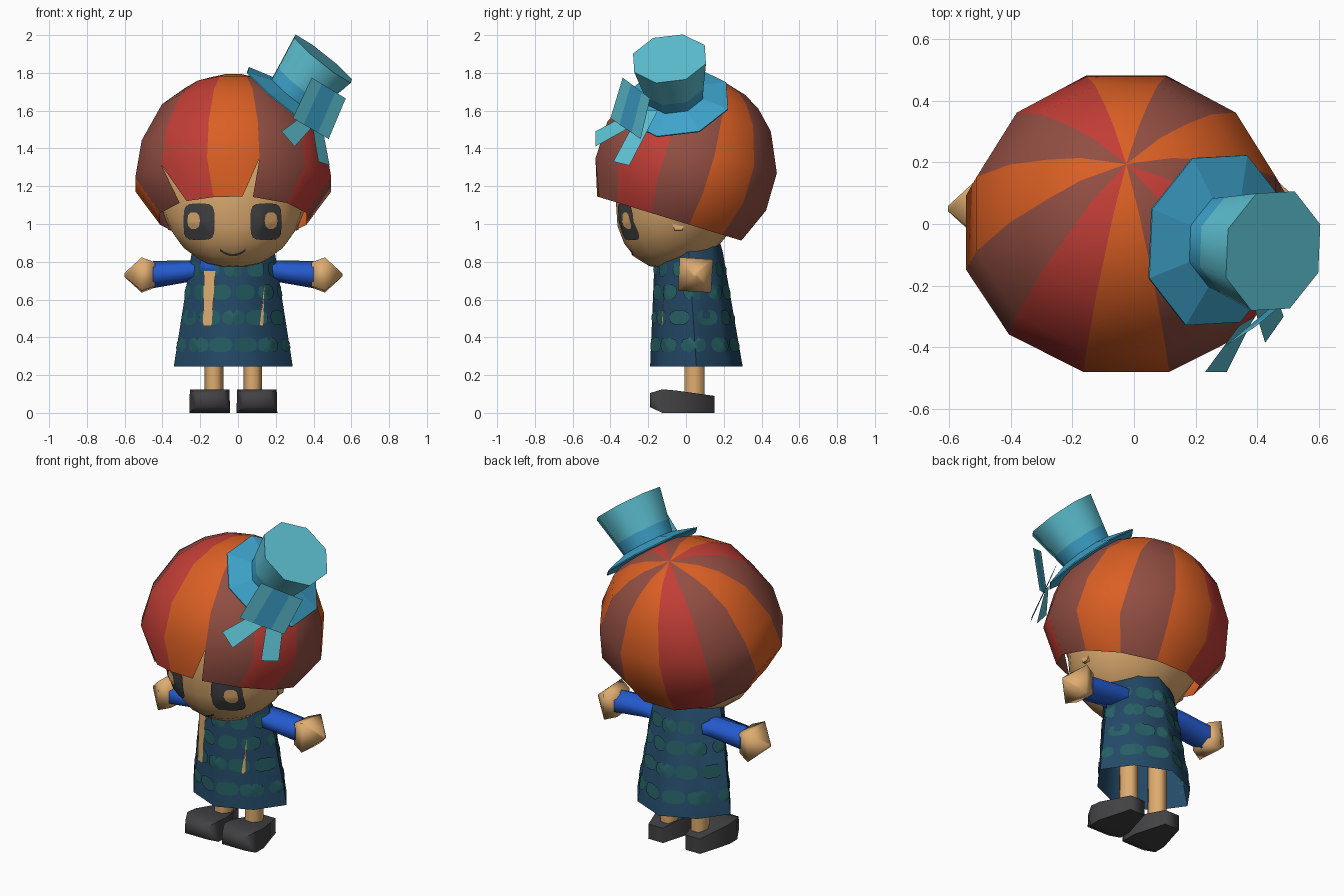
import bpy, bmesh, math
from math import sin, cos, pi, radians
from mathutils import Vector, Matrix
from mathutils.bvhtree import BVHTree

if "Cube" in bpy.data.objects:
    bpy.data.objects.remove(bpy.data.objects["Cube"])

CX = -0.025  # body centre line


def material(name, r, g, b):
    lin = [(c / 255 / 12.92) if c < 10 else ((c / 255 + 0.055) / 1.055) ** 2.4 for c in (r, g, b)]
    m = bpy.data.materials.new(name)
    m.diffuse_color = (*lin, 1)
    m.use_nodes = True
    m.node_tree.nodes["Principled BSDF"].inputs["Base Color"].default_value = m.diffuse_color
    return m


ORANGE = material("hair orange", 218, 95, 36)
BROWN = material("hair brown", 146, 78, 66)
RED = material("hair red", 194, 62, 54)
SKIN = material("skin", 222, 172, 112)
CHARCOAL = material("charcoal", 66, 65, 67)
NAVY = material("dress navy", 36, 74, 104)
TEAL = material("dress teal", 38, 96, 100)
BLUE = material("sleeve blue", 36, 90, 206)
CYAN = material("hat cyan", 94, 194, 212)
HATBLUE = material("hat blue", 62, 164, 204)


def finish(name, bm, mats, smooth=None, outward=True):
    bmesh.ops.remove_doubles(bm, verts=bm.verts, dist=1e-4)
    if outward:
        bmesh.ops.recalc_face_normals(bm, faces=bm.faces)
    me = bpy.data.meshes.new(name)
    bm.to_mesh(me)
    bm.free()
    ob = bpy.data.objects.new(name, me)
    bpy.context.collection.objects.link(ob)
    for m in mats:
        me.materials.append(m)
    if smooth:
        bpy.ops.object.select_all(action='DESELECT')
        ob.select_set(True)
        bpy.context.view_layer.objects.active = ob
        bpy.ops.object.shade_smooth_by_angle(angle=radians(smooth))
    return ob


def loft(name, rings, mats, smooth=None, caps=(True, True), rule=None):
    """Join rings of equal point counts with quads; rule gives each band's material."""
    bm = bmesh.new()
    vs = [[bm.verts.new(p) for p in r] for r in rings]
    n = len(vs[0])
    for k in range(len(vs) - 1):
        for i in range(n):
            j = (i + 1) % n
            f = bm.faces.new((vs[k][i], vs[k][j], vs[k + 1][j], vs[k + 1][i]))
            f.material_index = rule(k) if rule else 0
    for use, ring, k in ((caps[0], vs[0][::-1], 0), (caps[1], vs[-1], len(vs) - 2)):
        if use:
            bm.faces.new(ring).material_index = rule(k) if rule else 0
    return finish(name, bm, mats, smooth)


def ring_z(cx, cy, z, rx, ry, n, a0=0.0, odd=1.0):
    return [Vector((cx + rx * cos(a0 + 2 * pi * i / n) * (odd if i % 2 else 1),
                    cy + ry * sin(a0 + 2 * pi * i / n) * (odd if i % 2 else 1), z)) for i in range(n)]


def tree_of(ob):
    return BVHTree.FromPolygons([v.co for v in ob.data.vertices], [p.vertices[:] for p in ob.data.polygons])


def decal(name, tree, mat, patches, off):
    """Thin painted plates: each patch (origin, u, direction, outline) is projected on a surface."""
    bm = bmesh.new()
    for o, u, d, outline in patches:
        ma = sum(p[0] for p in outline) / len(outline)
        mb = sum(p[1] for p in outline) / len(outline)

        def put(a, b):
            hit = tree.ray_cast(o + u * a + Vector((0, 0, b)), d)[0]
            return bm.verts.new(hit - d * off) if hit else None
        mid = put(ma, mb)
        rows = [[put(ma + (a - ma) * s, mb + (b - mb) * s) for a, b in outline] for s in (.2, .4, .6, .8, 1)]
        for i in range(len(outline)):
            j = (i + 1) % len(outline)
            quads = [(mid, rows[0][i], rows[0][j])]
            quads += [(rows[k][i], rows[k + 1][i], rows[k + 1][j], rows[k][j]) for k in range(4)]
            for q in quads:
                if all(q):
                    f = bm.faces.new(q)
                    f.normal_update()
                    if f.normal.dot(d) > 0:
                        f.normal_flip()
    return finish(name, bm, [mat], 60, outward=False)


def blob(cx, cz, w, h, n=12, p=0.6):
    def s(t):
        return math.copysign(abs(t) ** p, t)
    return [(cx + w * s(cos(2 * pi * i / n)), cz + h * s(sin(2 * pi * i / n))) for i in range(n)]


# Head: full chin in front, rising towards the neck
bm = bmesh.new()
bmesh.ops.create_uvsphere(bm, u_segments=16, v_segments=12, radius=1)
for v in bm.verts:
    v.co = Vector((CX + 0.40 * v.co.x, -0.015 + 0.36 * v.co.y, 1.18 + 0.432 * v.co.z))
    if v.co.z < 1.1:
        v.co.z += 0.25 * max(0, v.co.y + 0.12) - 0.3 * max(0, -v.co.y - 0.1)
head = finish("head", bm, [SKIN], 60)

# Ears
for s in (-1, 1):
    loft("ear", [[Vector((CX + s * x, -0.04 + r * cos(a), 1.02 + 1.5 * r * sin(a))) for a in
                  [i * pi / 3 for i in range(6)]] for x, r in ((0.30, 0.045), (0.345, 0.04))], [SKIN], 70)

# Painted face
face = tree_of(head)
FRONT = (Vector((0, -2, 0)), Vector((1, 0, 0)), Vector((0, 1, 0)))
decal("eyes", face, CHARCOAL, [(*FRONT, blob(x, 1.012, 0.083, 0.098, 16, 0.5)) for x in (-0.206, 0.148)], 0.008)
decal("eye_highlights", face, SKIN, [(*FRONT, blob(x, 1.018, 0.034, 0.045, 10, 0.8)) for x in (-0.235, 0.175)], 0.013)
smile = []
for i in range(6):
    a, b = [(-0.095 + 0.135 * t / 6, 0.835 + 0.027 * ((t - 3) / 3) ** 2) for t in (i, i + 1)]
    smile.append((*FRONT, [(a[0], a[1] - .006), (b[0], b[1] - .006), (b[0], b[1] + .006), (a[0], a[1] + .006)]))
decal("smile", face, CHARCOAL, smile, 0.006)

# Hair: tilted dome of twelve coloured wedges with two notches in the fringe
# each ring: polar angle, side radius, backward tilt
RINGS = ((0, .50, 23), (18, .50, 22), (32, .50, 20), (50, .51, 18), (77, .515, 17), (101, .547, 17), (125, .49, 17))
STRIPES = (0, 1, 2, 1, 0, 1, 0, 2, 1, 0, 1, 2)
bm = bmesh.new()
for s, colour in enumerate(STRIPES):
    cols = []
    for end in (0, 1):
        col = []
        for p, rx, lean in RINGS:
            a = 255 + 30 * (s + end)
            if p == RINGS[-1][0]:
                a += -8 if (s, end) == (0, 1) else 7 if (s, end) == (11, 0) else 0
            a, q = radians(a), radians(p)
            turn = Matrix.Rotation(radians(-lean), 3, 'X')
            col.append(Vector((CX, 0, 1.3)) +
                       turn @ Vector((rx * sin(q) * cos(a), .498 * sin(q) * sin(a), .497 * cos(q))))
        cols.append(col)
    for k in range(len(RINGS) - 1):
        pts = [cols[0][k], cols[0][k + 1], cols[1][k + 1]] + ([cols[1][k]] if k else [])
        bm.faces.new([bm.verts.new(p) for p in pts]).material_index = colour
finish("hair", bm, [ORANGE, BROWN, RED], 60, outward=False)

# Dress: open flared skirt with a peaked collar
dress = loft("dress", [ring_z(CX, 0.055, 0.245, .315, .245, 8, 0, .91),
                       ring_z(CX, 0.015, 0.85, .22, .18, 8, 0, .95),
                       ring_z(CX, 0.11, 0.94, .06, .06, 8, 0)], [NAVY], 50, caps=(False, True))
dtree = tree_of(dress)
spots = []
for row, z in enumerate((0.36, 0.505, 0.64, 0.76)):
    for i in range(10):
        a = 2 * pi * (i + 0.5 * (row % 2)) / 10
        out = Vector((cos(a), sin(a), 0))
        w = 0.067 - 0.006 * row
        spots.append((Vector((CX, 0.04, z)) + out, Vector((-sin(a), cos(a), 0)), -out, blob(0, 0, w, 0.04, 10, 0.75)))
decal("dress_spots", dtree, TEAL, spots, 0.005)
decal("dress_openings", dtree, SKIN,
      [(*FRONT, [(-.185, .46), (-.14, .46), (-.12, .75), (-.18, .75)]),
       (*FRONT, [(.115, .46), (.135, .46), (.14, .68)])], 0.011)
decal("collar", dtree, BLUE, [(*FRONT, [(-.2, .75), (-.12, .75), (-.11, .81), (-.2, .81)])], 0.011)


# Arms, hands, legs and shoes
def ring_x(x, y, z, ry, rz, n, a0):
    return [Vector((x, y + ry * cos(a0 + 2 * pi * i / n), z + rz * sin(a0 + 2 * pi * i / n))) for i in range(n)]


for s in (-1, 1):
    loft("sleeve", [ring_x(CX + s * x, 0.05, z, ry, rz, 6, pi / 6) for x, z, ry, rz in
                    ((0.1, .755, .09, .052), (0.22, .752, .095, .056), (0.425, .732, .083, .072))], [BLUE], 70)
    loft("hand", [ring_x(CX + s * x, 0.05, 0.73, r, r, 4, pi / 4 - 0.06) for x, r in
                  ((.415, .09), (.485, .125), (.577, .012))], [SKIN], 100)
    lx = CX + s * 0.103
    loft("leg", [ring_z(lx, 0.045, z, .05, .06, 6) for z in (0.06, 0.5)], [SKIN], 70)
    shoe = ((.15, .05, .0, .09), (-.05, .108, .0, .118), (-.125, .108, .0, .125), (-.19, .075, .03, .105))
    loft("shoe", [[Vector((CX + s * .125 + w * i, y, z)) for i, z in ((-1, lo), (1, lo), (.97, hi), (-.97, hi))]
                  for y, w, lo, hi in shoe], [CHARCOAL], 80)

# Top hat, tilted on the side of the head
axis = Vector((0.185, -0.035, 0.23)).normalized()
hat = Matrix.Translation((0.264, -0.052, 1.643)) @ Vector((0, 0, 1)).rotation_difference(axis).to_matrix().to_4x4()


def hat_ring(r, z):
    return [hat @ p for p in ring_z(0, 0, z, r, r, 8, pi / 8)]


loft("hat_brim", [hat_ring(.295, .0), hat_ring(.295, .006), hat_ring(.155, .05)], [HATBLUE])
loft("hat_crown", [hat_ring(.155, .04), hat_ring(.17, .12), hat_ring(.207, .3)], [HATBLUE, CYAN], 50,
     rule=lambda k: k)


# Bow with a darker middle, and its ribbon tails
def plate(name, pts, mats, cuts=(0, 1)):
    """Flat four-cornered plate, split into strips that alternate between the materials."""
    b = bmesh.new()
    p = [Vector(q) for q in pts]
    for k in range(len(cuts) - 1):
        s, t = cuts[k], cuts[k + 1]
        strip = (p[0].lerp(p[3], s), p[1].lerp(p[2], s), p[1].lerp(p[2], t), p[0].lerp(p[3], t))
        b.faces.new([b.verts.new(q) for q in strip]).material_index = k % len(mats)
    finish(name, b, mats, outward=False)


plate("bow", [(.39, -.335, 1.775), (.29, -.40, 1.56), (.48, -.24, 1.45), (.57, -.19, 1.665)],
      [CYAN, HATBLUE], (0, .3, .7, 1))
plate("ribbon_front", [(.23, -.48, 1.49), (.30, -.48, 1.41), (.39, -.30, 1.51), (.34, -.33, 1.57)], [CYAN])
plate("ribbon_side", [(.425, -.385, 1.33), (.485, -.30, 1.31), (.43, -.15, 1.60), (.38, -.24, 1.60)], [CYAN])
